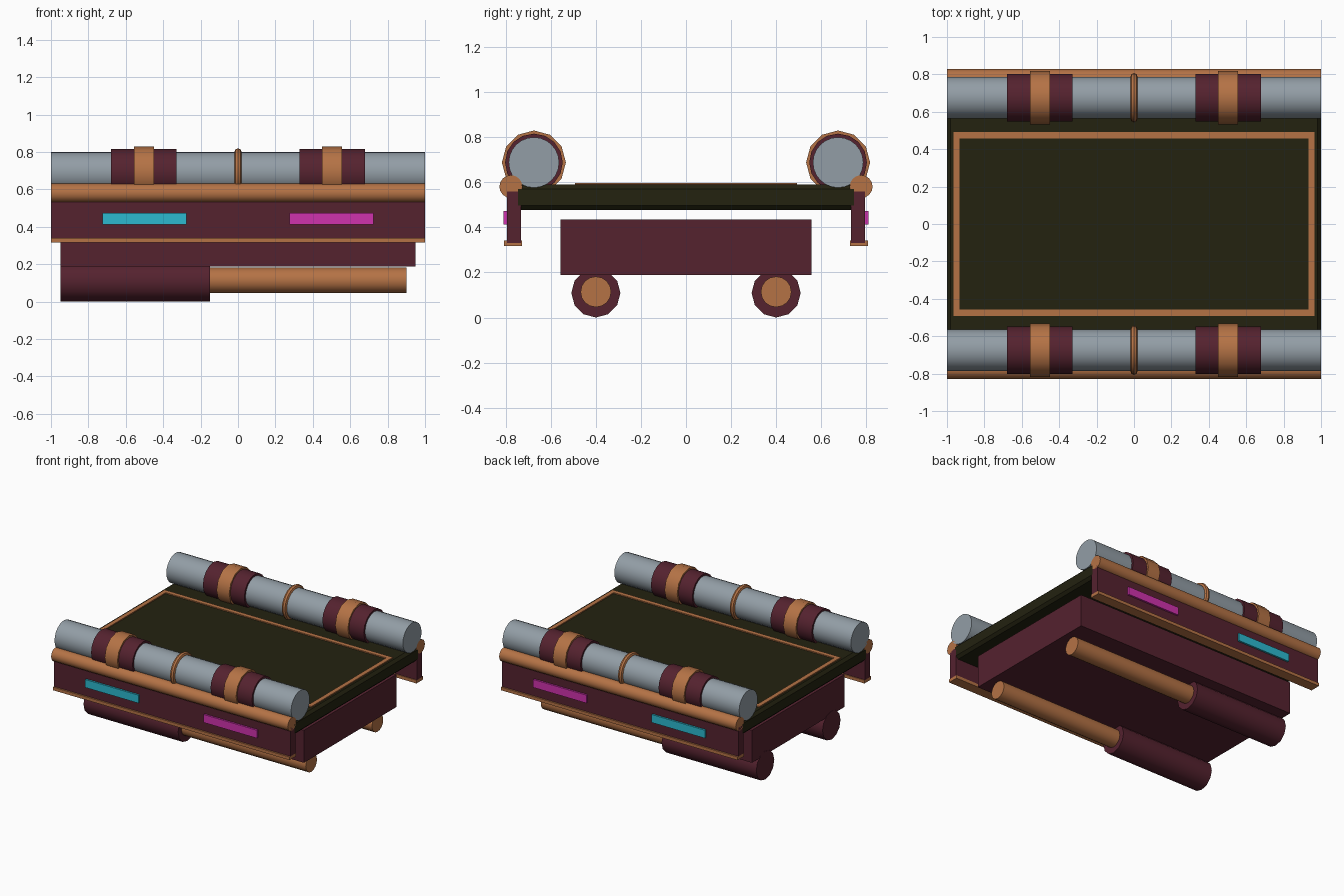
import bpy, bmesh
from math import radians
from mathutils import Matrix, Vector

if "Cube" in bpy.data.objects:
    bpy.data.objects.remove(bpy.data.objects["Cube"])


def material(name, rgb):
    m = bpy.data.materials.new(name)
    m.use_nodes = True
    m.diffuse_color = (*rgb, 1)
    m.node_tree.nodes["Principled BSDF"].inputs["Base Color"].default_value = (*rgb, 1)
    return m


MAROON = material("maroon", (0.09, 0.016, 0.028))
COPPER = material("copper", (0.46, 0.17, 0.06))
STEEL = material("steel grey", (0.29, 0.34, 0.38))
OLIVE = material("dark olive", (0.017, 0.016, 0.005))
CYAN = material("cyan", (0.025, 0.49, 0.63))
MAGENTA = material("magenta", (0.63, 0.032, 0.42))


def finish(name, bm, mat, smooth=False):
    bmesh.ops.recalc_face_normals(bm, faces=bm.faces)
    mesh = bpy.data.meshes.new(name)
    bm.to_mesh(mesh)
    bm.free()
    mesh.materials.append(mat)
    if smooth:
        mesh.shade_smooth()
        mesh.set_sharp_from_angle(angle=radians(40))
    ob = bpy.data.objects.new(name, mesh)
    bpy.context.collection.objects.link(ob)
    return ob


def box(name, mat, x, y, z, bevel=0):
    """Box from (min, max) ranges."""
    bm = bmesh.new()
    bmesh.ops.create_cube(bm, size=1)
    for v in bm.verts:
        v.co = Vector([(r[0] + r[1]) / 2 + c * (r[1] - r[0]) for r, c in zip((x, y, z), v.co)])
    ob = finish(name, bm, mat)
    if bevel:
        mod = ob.modifiers.new("chamfer", 'BEVEL')
        mod.width = bevel
        mod.segments = 1
    return ob


def rod(name, mat, x, y, z, r, sides):
    """Cylinder along x between two x positions."""
    bm = bmesh.new()
    bmesh.ops.create_cone(bm, cap_ends=True, segments=sides, radius1=r, radius2=r, depth=x[1] - x[0])
    bm.transform(Matrix.Translation(((x[0] + x[1]) / 2, y, z)) @ Matrix.Rotation(radians(90), 4, 'Y'))
    return finish(name, bm, mat, True)


def ring(name, mat, y, z, major, minor):
    """Torus around the x axis, spun from a small circle."""
    bm = bmesh.new()
    circle = bmesh.ops.create_circle(bm, segments=8, radius=minor)["verts"]
    bmesh.ops.translate(bm, verts=circle, vec=(0, major, 0))
    bmesh.ops.spin(bm, geom=bm.verts[:] + bm.edges[:], cent=(0, 0, 0), axis=(1, 0, 0),
                   angle=radians(360), steps=24, use_merge=True)
    bmesh.ops.remove_doubles(bm, verts=bm.verts, dist=0.0005)
    bm.transform(Matrix.Translation((0, y, z)))
    return finish(name, bm, mat, True)


# Deck and hull
box("deck", OLIVE, (-1, 1), (-0.765, 0.765), (0.478, 0.59), bevel=0.02)
box("hull", MAROON, (-0.948, 0.948), (-0.558, 0.558), (0.188, 0.436))

# Raised border on the deck
for s in (-1, 1):
    side = "front" if s < 0 else "back"
    end = "right" if s < 0 else "left"
    box(side + "_border", COPPER, (-0.965, 0.965), sorted((s * 0.458, s * 0.492)), (0.58, 0.598))
    box(end + "_border", COPPER, sorted((s * 0.932, s * 0.965)), (-0.458, 0.458), (0.58, 0.598))

for s in (-1, 1):
    side = "front" if s < 0 else "back"
    # Side skirt with trim, rail and light panels
    box(side + "_skirt", MAROON, (-1, 1), sorted((s * 0.733, s * 0.795)), (0.33, 0.56))
    box(side + "_trim", COPPER, (-1, 1), sorted((s * 0.727, s * 0.807)), (0.317, 0.341))
    rod(side + "_rail", COPPER, (-1, 1), s * 0.777, 0.581, 0.051, 16)
    for e, mat in ((-1, CYAN), (1, MAGENTA)):
        box(side + "_light_panel", mat, sorted((e * 0.275, e * 0.725)),
            sorted((s * 0.79, s * 0.809)), (0.412, 0.473))

    # Long tube with collars, bands and a middle ring
    y, z = s * 0.675, 0.688
    rod(side + "_tube", STEEL, (-1, 1), y, z, 0.112, 24)
    ring(side + "_middle_ring", COPPER, y, z, 0.113, 0.019)
    for e in (-1, 1):
        rod(side + "_collar", MAROON, sorted((e * 0.33, e * 0.68)), y, z, 0.128, 16)
        rod(side + "_band", COPPER, sorted((e * 0.448, e * 0.555)), y, z, 0.142, 12)

    # Drum and pipe under the hull
    rod(side + "_drum", MAROON, (-0.95, -0.15), s * 0.4, 0.109, 0.109, 12)
    rod(side + "_pipe", COPPER, (-0.2, 0.9), s * 0.4, 0.114, 0.068, 16)
